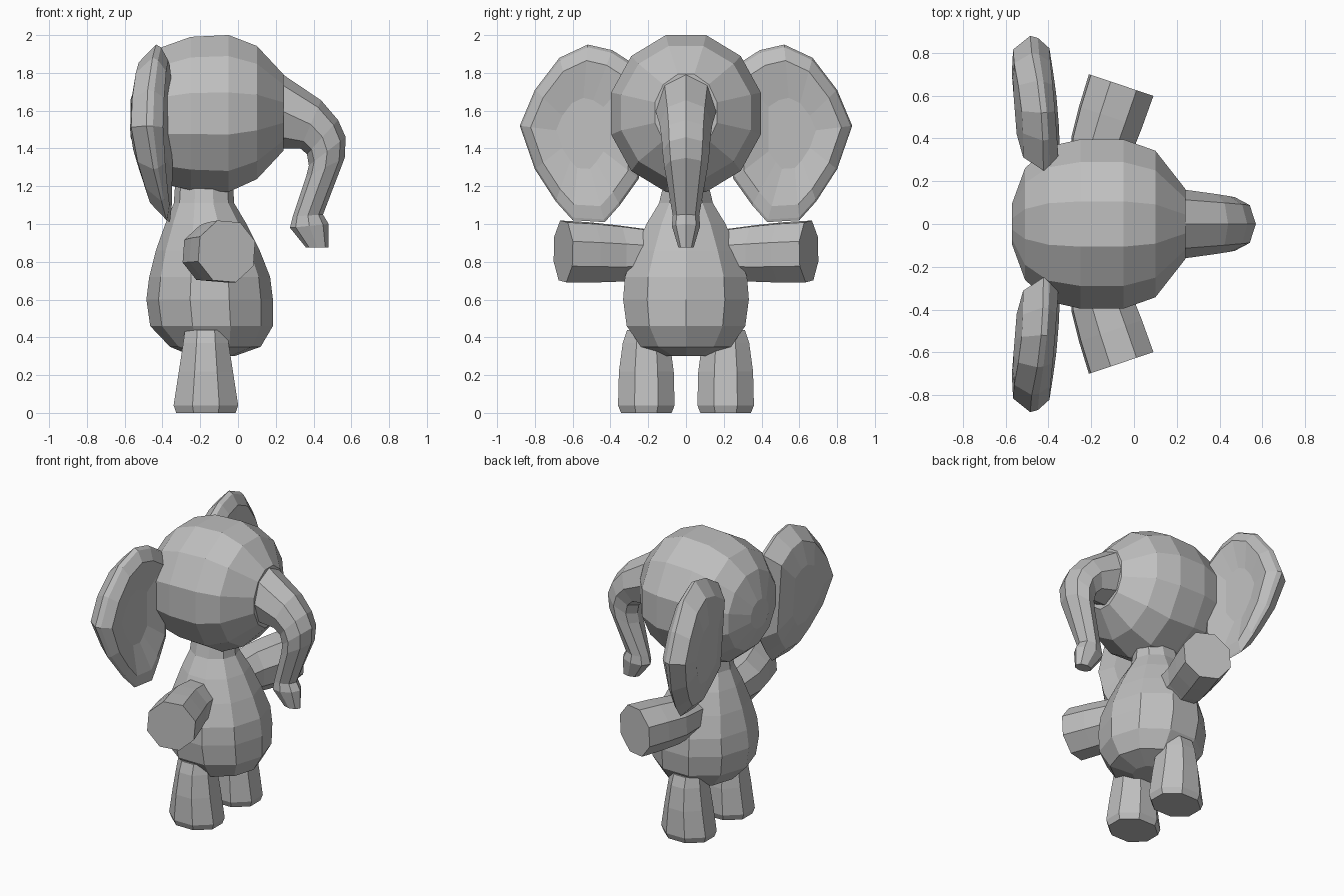
import bpy, bmesh
from math import sin, cos, tau
from mathutils import Vector as V

cube = bpy.data.objects.get("Cube")
if cube:
    bpy.data.objects.remove(cube)

grey = bpy.data.materials.new("soft grey")
grey.use_nodes = True
grey.diffuse_color = (0.52, 0.52, 0.52, 1)
grey.node_tree.nodes["Principled BSDF"].inputs["Base Color"].default_value = (0.52, 0.52, 0.52, 1)


def skin(name, rings):
    """Join closed rings of points into one flat-shaded, capped solid."""
    bm = bmesh.new()
    loops = [[bm.verts.new(p) for p in ring] for ring in rings]
    n = len(loops[0])
    for a, b in zip(loops, loops[1:]):
        for i in range(n):
            j = (i + 1) % n
            bm.faces.new((a[i], a[j], b[j], b[i]))
    bm.faces.new(loops[0])
    bm.faces.new(loops[-1])
    bmesh.ops.recalc_face_normals(bm, faces=bm.faces)
    mesh = bpy.data.meshes.new(name)
    bm.to_mesh(mesh)
    bm.free()
    mesh.materials.append(grey)
    obj = bpy.data.objects.new(name, mesh)
    bpy.context.collection.objects.link(obj)
    return obj


def oval(centre, u, v, n, turn=0.0):
    """Polygon ring around a centre, spanned by two half-axes."""
    c, u, v = V(centre), V(u), V(v)
    return [c + u * cos(tau * (i + turn) / n) + v * sin(tau * (i + turn) / n) for i in range(n)]


# Head: rings along x (x, height, half width, half height)
head = [(-.57, 1.56, .10, .10), (-.51, 1.57, .27, .27), (-.40, 1.575, .375, .375),
        (-.25, 1.585, .41, .42), (-.05, 1.585, .41, .43), (.10, 1.59, .355, .365),
        (.24, 1.59, .17, .21)]
skin("head", [oval((x, 0, z), (0, w, 0), (0, 0, h), 12, .5) for x, z, w, h in head])

# Trunk: outer point, inner point and half width of each ring
trunk = [(.15, 1.85, .15, 1.42, .16), (.24, 1.79, .24, 1.40, .16), (.44, 1.655, .33, 1.40, .14),
         (.53, 1.55, .365, 1.37, .13), (.57, 1.46, .375, 1.31, .125), (.565, 1.35, .36, 1.25, .115),
         (.45, 1.05, .29, 1.04, .07), (.48, 1.00, .275, .98, .075), (.48, .875, .36, .875, .04)]
rings = []
for xo, zo, xi, zi, w in trunk:
    outer, inner = V((xo, 0, zo)), V((xi, 0, zi))
    rings.append(oval((outer + inner) / 2, (outer - inner) / 2, (0, w, 0), 8))
skin("trunk", rings)

# Body and neck: rings up z (height, x centre, half depth, half width)
body = [(.30, -.13, .11, .11), (.35, -.12, .24, .25), (.46, -.14, .325, .33), (.60, -.15, .335, .35),
        (.72, -.15, .32, .34), (.86, -.16, .275, .285), (1.0, -.17, .215, .22), (1.11, -.18, .16, .15),
        (1.25, -.18, .15, .115)]
skin("body", [oval((x, 0, z), (d, 0, 0), (0, w, 0), 10) for z, x, d, w in body])

ear_outline = [(.25, 1.83), (.39, 1.92), (.52, 1.95), (.67, 1.88), (.80, 1.71), (.88, 1.52),
               (.80, 1.29), (.69, 1.12), (.60, 1.02), (.43, 1.01), (.35, 1.10), (.25, 1.24)]
# Ear layers from back to front: outline scale, x, forward lean of top and bottom
ear_layers = [(.45, -.56, .11), (.80, -.545, .11), (1.0, -.46, .09), (.97, -.425, .06),
              (.82, -.375, .02), (.40, -.405, 0)]

for side, s in (("left", 1), ("right", -1)):
    rings = []
    for k, x, lean in ear_layers:
        pts = [(.56 + (y - .56) * k, 1.48 + (z - 1.48) * k) for y, z in ear_outline]
        rings.append([(x + lean * (2.2 * max(0, 1.45 - z) + max(0, z - 1.7)) + .08 * (.56 - y), s * y, z)
                      for y, z in pts])
    skin(side + "_ear", rings)

    # Arm widens towards its blunt, forward-turned end
    across = V((.95, -.32 * s, 0))
    arm = [((-.18, .12), .84, .125), ((-.155, .36), .845, .153),
           ((-.11, .50), .85, .163), ((-.06, .65), .855, .167)]
    skin(side + "_arm", [oval((x, s * y, z), across * r, (0, 0, r * 1.03), 8, .4)
                         for (x, y), z, r in arm])

    # Leg flares to a flat foot
    leg = [(0, .17, .145), (.04, .185, .162), (.22, .155, .157), (.37, .13, .135), (.44, .12, .11)]
    skin(side + "_leg", [oval((-.17, s * .21, z), (d, 0, 0), (0, w, 0), 8, .5) for z, d, w in leg])
